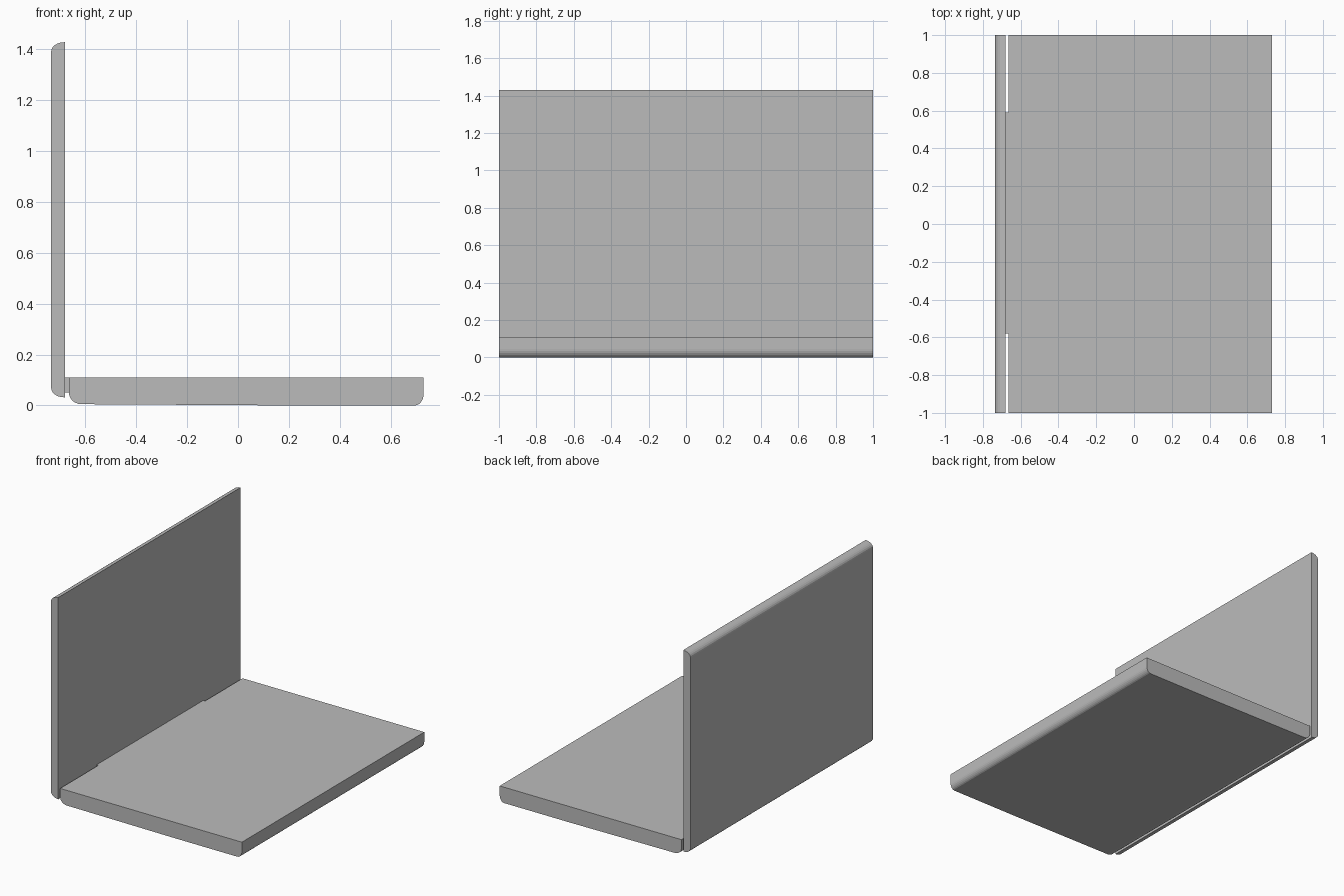
import bpy
import bmesh
from math import cos, sin, radians

cube = bpy.data.objects.get("Cube")
if cube:
    bpy.data.objects.remove(cube, do_unlink=True)

# Single grey casing colour
grey = bpy.data.materials.new("casing grey")
grey.use_nodes = True
grey.diffuse_color = (0.5, 0.5, 0.5, 1)
grey.node_tree.nodes["Principled BSDF"].inputs["Base Color"].default_value = (0.5, 0.5, 0.5, 1)


def arc(cx, cz, rx, rz, start, end, steps=6):
    """Points on an elliptical corner, angles in degrees."""
    angles = [radians(start + (end - start) * i / steps) for i in range(steps + 1)]
    return [(cx + rx * cos(a), cz + rz * sin(a)) for a in angles]


def extrude_profile(name, profile, y0, y1):
    """Extrude an x-z outline along y into a closed solid."""
    bm = bmesh.new()
    face = bm.faces.new([bm.verts.new((x, y0, z)) for x, z in profile])
    result = bmesh.ops.extrude_face_region(bm, geom=[face])
    verts = [v for v in result["geom"] if isinstance(v, bmesh.types.BMVert)]
    bmesh.ops.translate(bm, verts=verts, vec=(0, y1 - y0, 0))
    bmesh.ops.recalc_face_normals(bm, faces=bm.faces[:])
    mesh = bpy.data.meshes.new(name)
    bm.to_mesh(mesh)
    bm.free()
    mesh.materials.append(grey)
    obj = bpy.data.objects.new(name, mesh)
    bpy.context.collection.objects.link(obj)
    return obj


# Keyboard base: flat top, rounded lower edges
base = [(0.73, 0.11), (-0.665, 0.11)]
base += arc(-0.615, 0.05, 0.05, 0.045, 180, 270)
base += [(0.2, 0)]
base += arc(0.695, 0.045, 0.035, 0.045, 270, 360)
extrude_profile("keyboard_base", base, -1, 1)

# Upright screen: flat inner face, rounded outer edges
lid = [(-0.68, 0.03), (-0.68, 1.43)]
lid += arc(-0.685, 1.39, 0.05, 0.038, 90, 180)
lid += arc(-0.685, 0.07, 0.05, 0.038, 180, 270)
extrude_profile("screen_lid", lid, -1, 1)

# Hinge bar bridging the gap
hinge = [(-0.682, 0.05), (-0.66, 0.05), (-0.66, 0.109), (-0.682, 0.109)]
extrude_profile("hinge", hinge, -0.58, 0.59)
